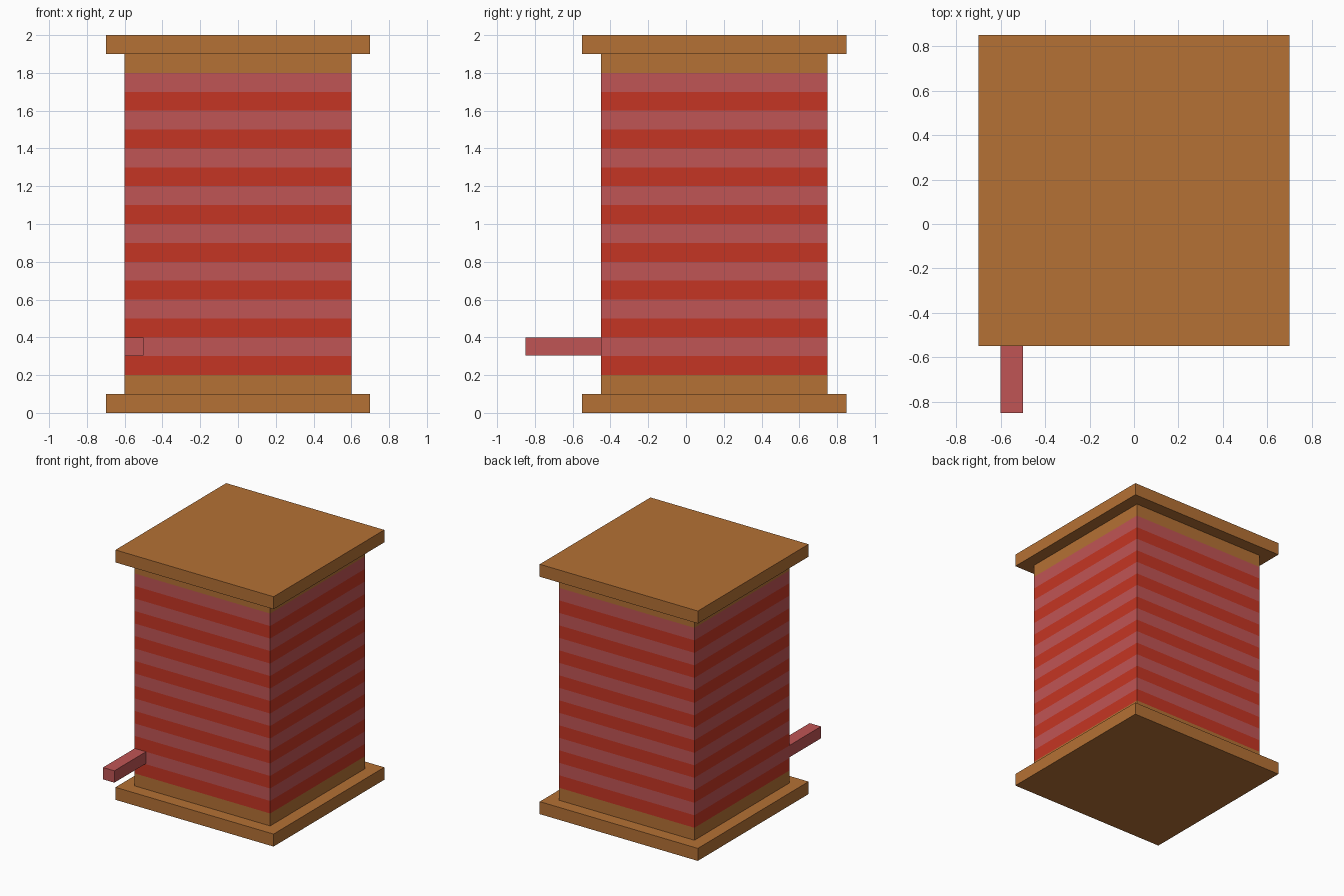
import bpy
import bmesh
from mathutils import Matrix, Vector

cube = bpy.data.objects.get("Cube")
if cube:
    bpy.data.objects.remove(cube, do_unlink=True)


def make_material(name, rgb):
    mat = bpy.data.materials.new(name)
    mat.use_nodes = True
    color = (*rgb, 1.0)
    mat.diffuse_color = color
    mat.node_tree.nodes["Principled BSDF"].inputs["Base Color"].default_value = color
    return mat


WOOD = make_material("wood brown", (0.46, 0.165, 0.035))
RED = make_material("deep red", (0.56, 0.036, 0.017))
PINK = make_material("dusty pink", (0.53, 0.089, 0.089))


def make_box(name, low, high, materials, cuts=(), rule=None):
    """Box between two corners, optionally cut at heights and coloured by height."""
    low, high = Vector(low), Vector(high)
    bm = bmesh.new()
    bmesh.ops.create_cube(bm, size=1.0)
    bm.transform(Matrix.Translation((low + high) / 2) @ Matrix.Diagonal((*(high - low), 1.0)))
    for z in cuts:
        bmesh.ops.bisect_plane(bm, geom=bm.verts[:] + bm.edges[:] + bm.faces[:],
                               plane_co=(0, 0, z), plane_no=(0, 0, 1))
    if rule:
        for face in bm.faces:
            face.material_index = rule(face.calc_center_median().z)
    mesh = bpy.data.meshes.new(name)
    bm.to_mesh(mesh)
    bm.free()
    for mat in materials:
        mesh.materials.append(mat)
    obj = bpy.data.objects.new(name, mesh)
    bpy.context.collection.objects.link(obj)
    return obj


# Wooden end plates
for name, z in (("bottom_plate", 0.0), ("top_plate", 1.9)):
    make_box(name, (-0.7, -0.55, z), (0.7, 0.85, z + 0.1), [WOOD])


# Square core: bare wood at both ends, alternating thread bands between
def band_color(z):
    if z < 0.2 or z > 1.8:
        return 0
    return 1 + int((z - 0.2) / 0.1) % 2


make_box("thread_wound_core", (-0.6, -0.45, 0.1), (0.6, 0.75, 1.9), [WOOD, RED, PINK],
         cuts=[0.2 + 0.1 * i for i in range(17)], rule=band_color)

# Loose thread end sticking out of the front
make_box("loose_thread_end", (-0.6, -0.85, 0.305), (-0.5, -0.45, 0.4), [PINK])
